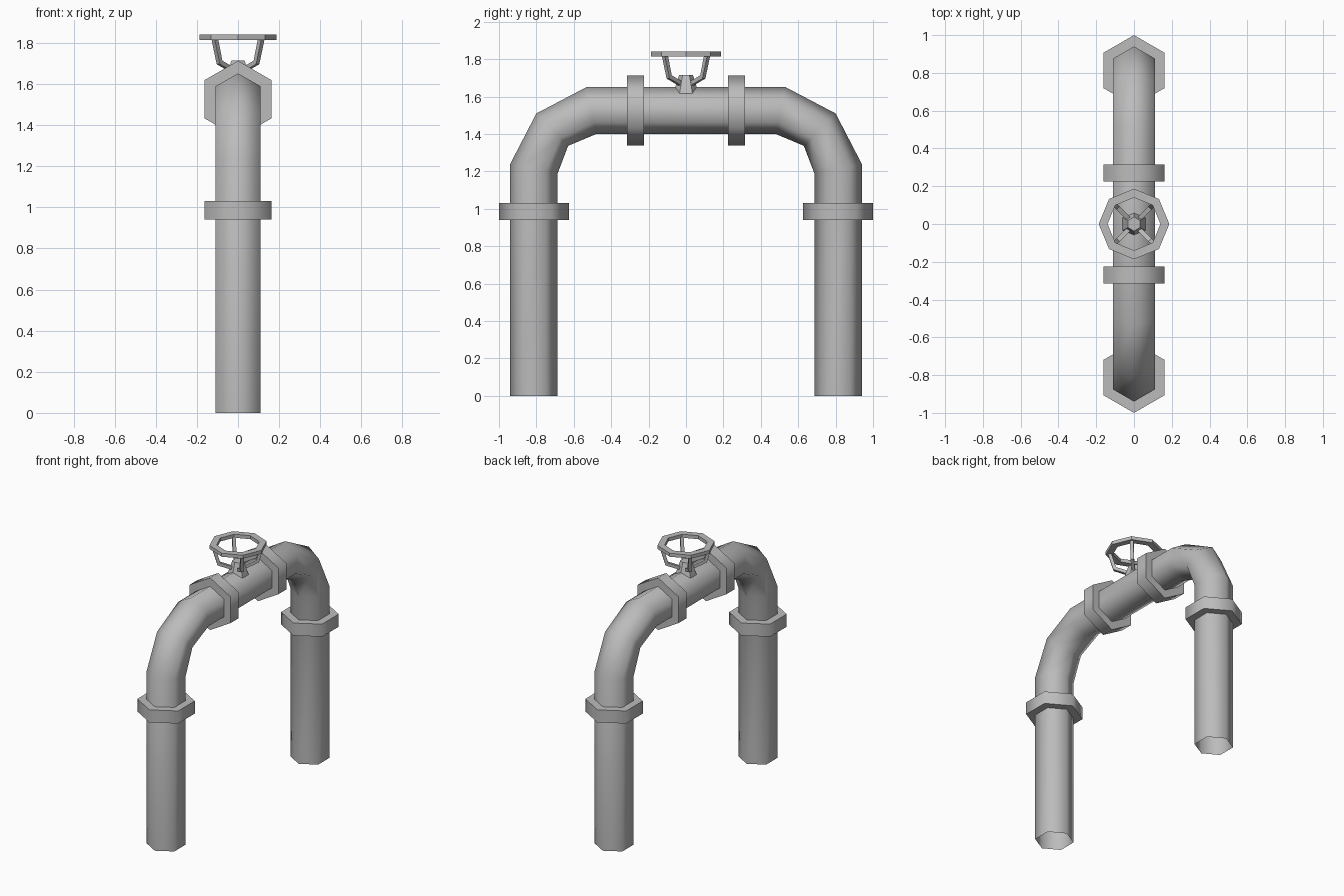
import bpy, bmesh, math
from mathutils import Vector

if "Cube" in bpy.data.objects:
    bpy.data.objects.remove(bpy.data.objects["Cube"])

GREY = (0.5, 0.5, 0.5, 1)
metal = bpy.data.materials.new("grey metal")
metal.use_nodes = True
metal.diffuse_color = GREY
metal.node_tree.nodes["Principled BSDF"].inputs["Base Color"].default_value = GREY

X, Y, Z = Vector((1, 0, 0)), Vector((0, 1, 0)), Vector((0, 0, 1))


def ring(center, u, v, sides=6, turn=0.0):
    """Polygon around center, spanned by the radius vectors u and v."""
    angles = [turn + math.tau * k / sides for k in range(sides)]
    return [center + u * math.cos(a) + v * math.sin(a) for a in angles]


def loft(name, rings, caps=True, loop=False, smooth=65):
    """Skin a row of rings into one object."""
    bm = bmesh.new()
    rows = [[bm.verts.new(p) for p in r] for r in rings]
    n = len(rows[0])
    pairs = list(zip(rows, rows[1:] + rows[:1]))
    for a, b in pairs if loop else pairs[:-1]:
        for k in range(n):
            j = (k + 1) % n
            bm.faces.new((a[k], a[j], b[j], b[k]))
    if caps and not loop:
        bm.faces.new(rows[0])
        bm.faces.new(rows[-1])
    bmesh.ops.recalc_face_normals(bm, faces=bm.faces)
    mesh = bpy.data.meshes.new(name)
    bm.to_mesh(mesh)
    bm.free()
    obj = bpy.data.objects.new(name, mesh)
    bpy.context.collection.objects.link(obj)
    mesh.materials.append(metal)
    bpy.ops.object.select_all(action="DESELECT")
    obj.select_set(True)
    bpy.context.view_layer.objects.active = obj
    if smooth:
        bpy.ops.object.shade_smooth_by_angle(angle=math.radians(smooth))
    return obj


# Bent hexagonal pipe, open at both feet: outer and inner (y, z) of each ring
half = [((-0.94, 0), (-0.686, 0)),
        ((-0.94, 1.24), (-0.686, 1.19)),
        ((-0.80, 1.51), (-0.63, 1.337)),
        ((-0.53, 1.652), (-0.48, 1.40))]
bends = half + [((-o[0], o[1]), (-i[0], i[1])) for o, i in reversed(half)]
pipe_rings = []
for o, i in bends:
    outer, inner = Vector((0, *o)), Vector((0, *i))
    pipe_rings.append(ring((outer + inner) / 2, (outer - inner) / 2, X * 0.127))
loft("pipe", pipe_rings, caps=False)

# Hexagonal collars on the legs and the crossbar
R = 0.187
for side, label in ((-1, "front"), (1, "back")):
    loft(label + "_leg_collar",
         [ring(Vector((0, side * 0.813, z)), Y * R, X * R) for z in (0.94, 1.03)])
    loft(label + "_crossbar_collar",
         [ring(Vector((0, side * y, 1.526)), Z * R, X * R) for y in (0.225, 0.315)])

# Tapered valve stem
loft("valve_stem", [ring(Z * z, Y * r, X * r)
                    for z, r in ((1.59, 0.078), (1.715, 0.037))], smooth=0)

# Octagonal hand wheel
loft("hand_wheel", [ring(Z * z, X * r, Y * r, 8) for z, r in
                    ((1.815, 0.187), (1.84, 0.187), (1.84, 0.14), (1.815, 0.14))],
     loop=True, smooth=0)

# Four bent spokes from the stem up to the wheel
for k in range(4):
    a = math.radians(45 + 90 * k)
    out = Vector((math.cos(a), math.sin(a), 0))
    across = Vector((-math.sin(a), math.cos(a), 0)) * 0.016
    path = [(0.03, 1.665, Z), (0.127, 1.705, (Z - out).normalized()),
            (0.16, 1.82, -out)]
    loft(f"spoke_{k + 1}", [ring(out * r + Z * z, n * 0.017, across, 4, math.pi / 4)
                            for r, z, n in path], smooth=0)
